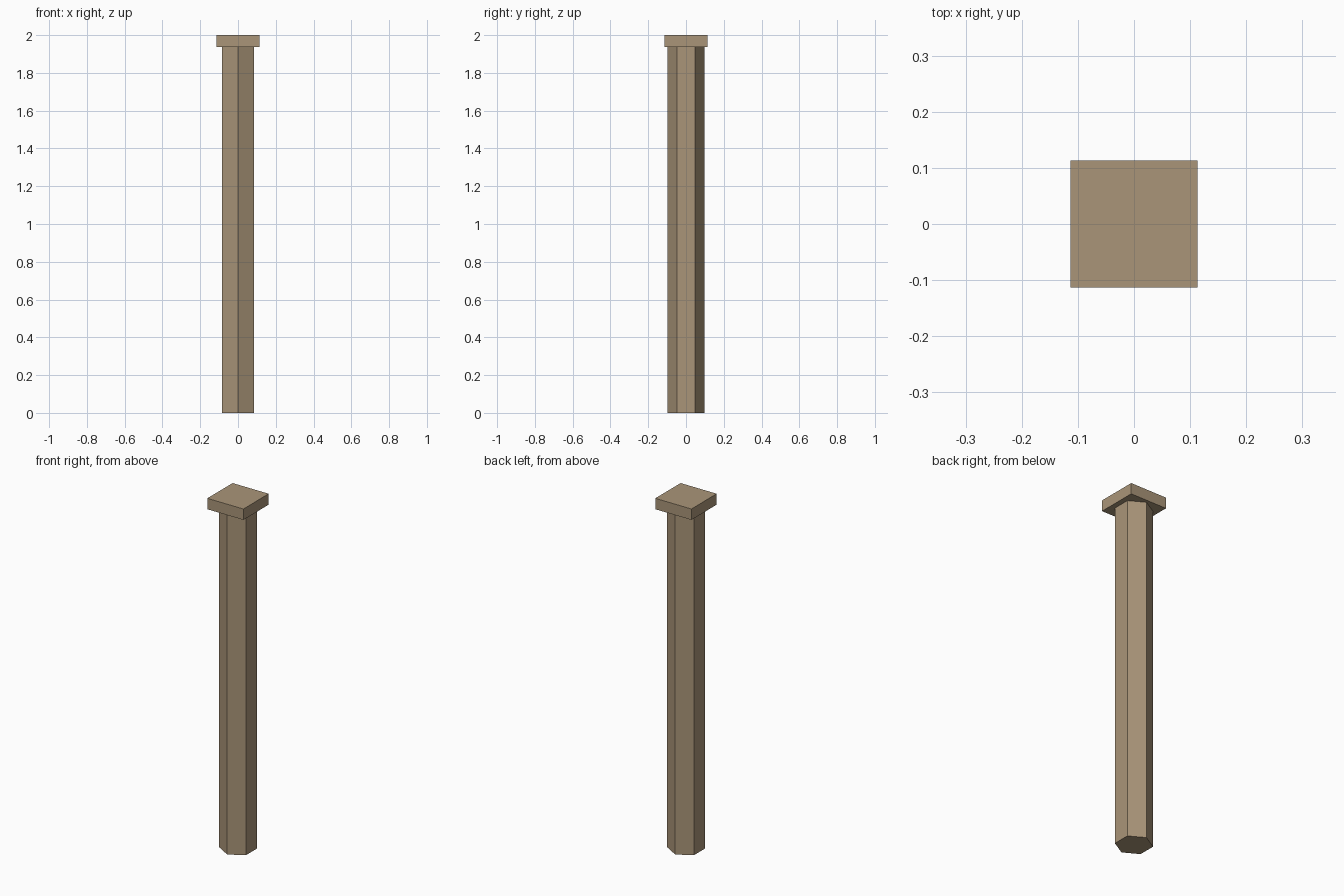
import bpy
import math

if "Cube" in bpy.data.objects:
    bpy.data.objects.remove(bpy.data.objects["Cube"])

HEIGHT = 2.0
CAP_T = 0.062      # cap thickness
CAP_W = 0.227      # cap width
RADIUS = 0.097     # hexagon corner radius

wood = bpy.data.materials.new("wood")
wood.diffuse_color = (0.40, 0.30, 0.19, 1)
wood.use_nodes = True
wood.node_tree.nodes["Principled BSDF"].inputs["Base Color"].default_value = wood.diffuse_color


def prism(name, sides, radius, z0, z1, turn):
    """Upright flat-sided prism whose first corner points at angle `turn`."""
    ring = [(radius * math.cos(turn + i * math.tau / sides),
             radius * math.sin(turn + i * math.tau / sides)) for i in range(sides)]
    verts = [(x, y, z) for z in (z0, z1) for x, y in ring]
    faces = [tuple(reversed(range(sides))), tuple(range(sides, 2 * sides))]
    for i in range(sides):
        j = (i + 1) % sides
        faces.append((i, j, j + sides, i + sides))
    mesh = bpy.data.meshes.new(name)
    mesh.from_pydata(verts, [], faces)
    mesh.materials.append(wood)
    obj = bpy.data.objects.new(name, mesh)
    bpy.context.collection.objects.link(obj)
    return obj


# Hexagonal post, corners to front and back
prism("post_shaft", 6, RADIUS, 0, HEIGHT - CAP_T, math.pi / 2)

# Square cap plate
prism("post_cap", 4, CAP_W / math.sqrt(2), HEIGHT - CAP_T, HEIGHT, math.pi / 4)
